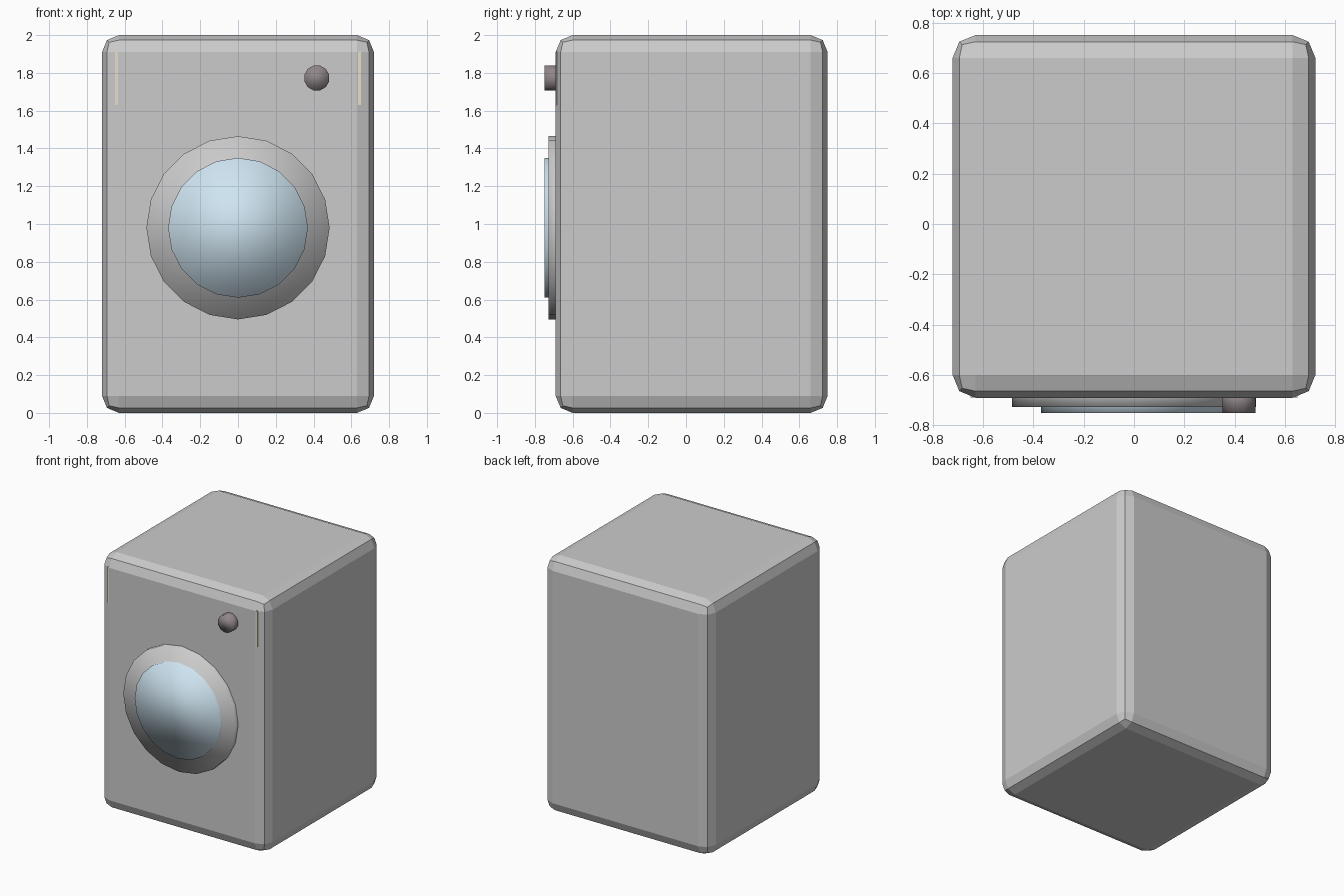
import bpy
from math import radians

if "Cube" in bpy.data.objects:
    bpy.data.objects.remove(bpy.data.objects["Cube"])


def paint(obj, name, color):
    mat = bpy.data.materials.new(name)
    mat.diffuse_color = (*color, 1)
    mat.use_nodes = True
    mat.node_tree.nodes["Principled BSDF"].inputs["Base Color"].default_value = mat.diffuse_color
    obj.data.materials.append(mat)


def box(name, lo, hi):
    center = [(a + b) / 2 for a, b in zip(lo, hi)]
    bpy.ops.mesh.primitive_cube_add(size=1, location=center)
    obj = bpy.context.object
    obj.name = name
    obj.scale = [b - a for a, b in zip(lo, hi)]
    bpy.ops.object.transform_apply(location=False, rotation=False, scale=True)
    return obj


def disc(name, x, z, radius, front, back, sides, turn=0):
    """Smooth-shaded cylinder whose axis runs along y."""
    bpy.ops.mesh.primitive_cylinder_add(
        vertices=sides, radius=radius, depth=back - front,
        location=(x, (front + back) / 2, z),
        rotation=(radians(90), 0, 0))
    obj = bpy.context.object
    obj.name = name
    obj.rotation_euler.rotate_axis('Z', radians(turn))
    bpy.ops.object.shade_smooth()
    return obj


# Cabinet with chamfered edges
cabinet = box("cabinet", (-0.72, -0.69, 0), (0.72, 0.75, 2))
bevel = cabinet.modifiers.new("rounded_edges", 'BEVEL')
bevel.width = 0.09
bevel.segments = 2

# Control panel set into the front, only its ends show past the bevel
panel = box("control_panel", (-0.65, -0.688, 1.63), (0.65, -0.60, 1.913))
paint(panel, "cream", (0.80, 0.73, 0.60))

# Door ring and glass
disc("door_ring", 0, 0.98, 0.485, -0.727, -0.62, 20)
glass = disc("door_glass", 0, 0.98, 0.37, -0.75, -0.65, 20)
paint(glass, "pale_blue_glass", (0.62, 0.78, 0.88))

# Dial
dial = disc("dial", 0.417, 1.773, 0.068, -0.75, -0.65, 12, 15)
paint(dial, "dark_brown", (0.28, 0.24, 0.25))
